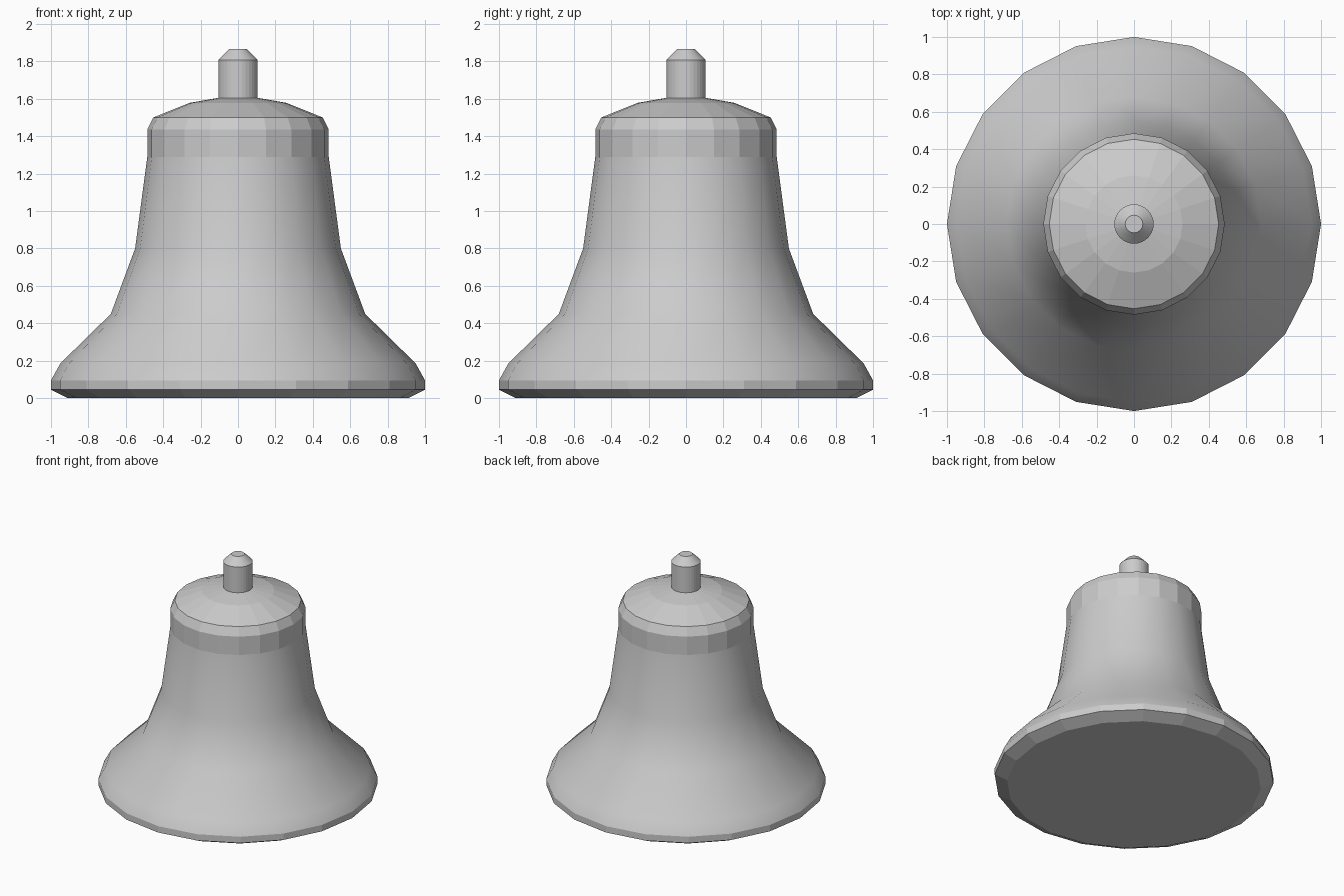
import bpy, bmesh
from math import cos, sin, pi

if "Cube" in bpy.data.objects:
    bpy.data.objects.remove(bpy.data.objects["Cube"])


def lathe(name, profile, sides, smooth_bands=()):
    """Spin (radius, z) points around z; close both ends."""
    bm = bmesh.new()
    rings = [[bm.verts.new((r * cos(2 * pi * i / sides), r * sin(2 * pi * i / sides), z))
              for i in range(sides)] for r, z in profile]
    for k in range(len(rings) - 1):
        a, b = rings[k], rings[k + 1]
        for i in range(sides):
            j = (i + 1) % sides
            f = bm.faces.new((a[i], a[j], b[j], b[i]))
            f.smooth = k in smooth_bands
    bm.faces.new(rings[0][::-1])
    bm.faces.new(rings[-1])
    # Crisp borders between smooth and flat bands
    for e in bm.edges:
        if len({f.smooth for f in e.link_faces}) == 2:
            e.smooth = False
    mesh = bpy.data.meshes.new(name)
    bm.to_mesh(mesh)
    bm.free()
    obj = bpy.data.objects.new(name, mesh)
    bpy.context.collection.objects.link(obj)
    return obj


# Flared bell body: faceted lip and shoulder band, smooth waist, low domed crown
lathe("bell_body", [(0.91, 0), (1.0, 0.045), (1.0, 0.095), (0.95, 0.185),
                    (0.68, 0.45), (0.55, 0.8), (0.485, 1.29), (0.485, 1.435),
                    (0.453, 1.5), (0.26, 1.578), (0.1, 1.606)],
      20, smooth_bands=(2, 3, 4, 5))

# Hanging stem with a chamfered tip
lathe("hanging_stem", [(0.105, 1.58), (0.105, 1.808), (0.047, 1.865)],
      32, smooth_bands=(1,))
